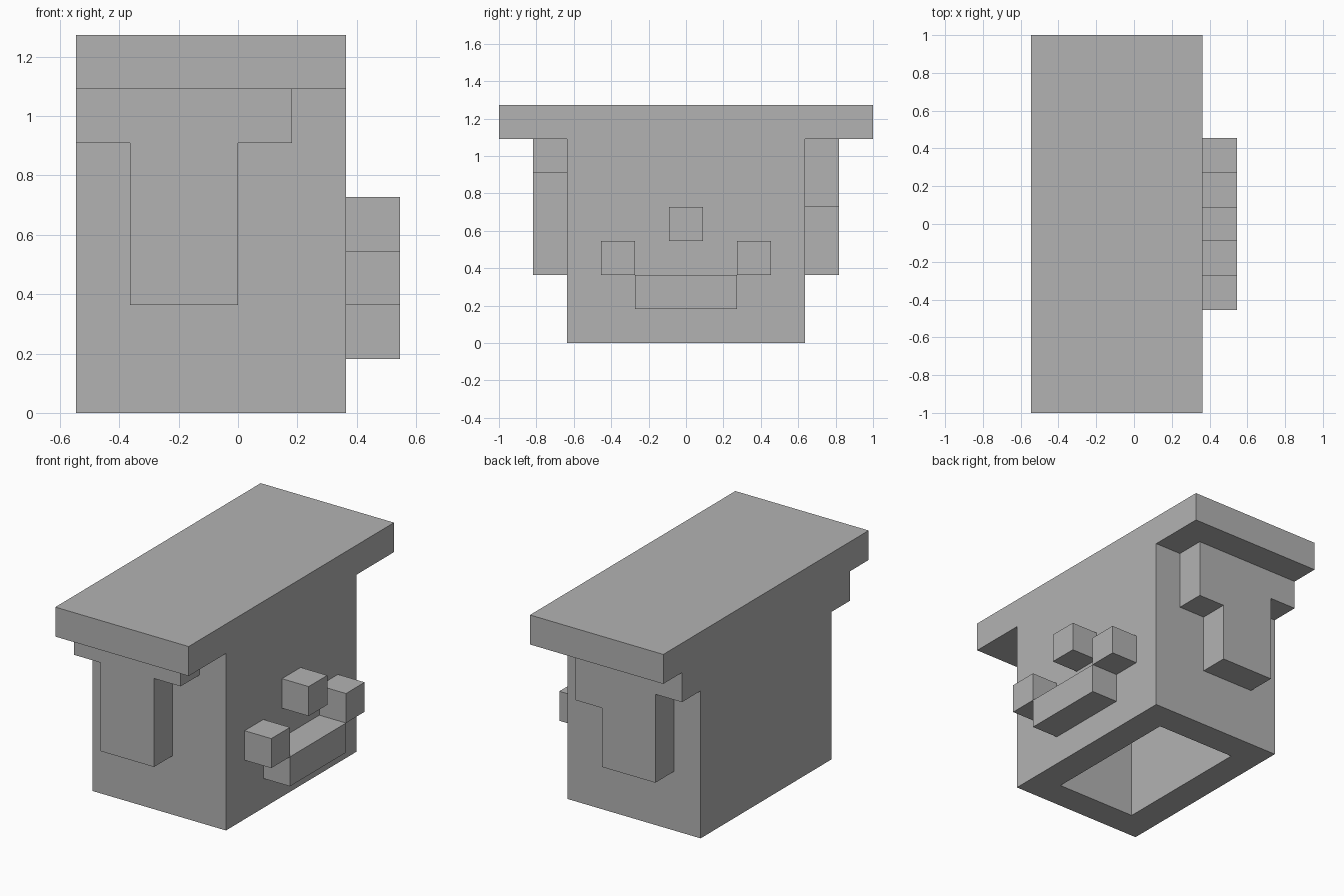
import bpy, bmesh
from mathutils import Vector

U = 2 / 11  # one block

cube = bpy.data.objects.get("Cube")
if cube:
    bpy.data.objects.remove(cube, do_unlink=True)

grey = bpy.data.materials.new("light grey")
grey.use_nodes = True
colour = (0.45, 0.45, 0.45, 1)
grey.diffuse_color = colour
grey.node_tree.nodes["Principled BSDF"].inputs["Base Color"].default_value = colour


def finish(bm, name):
    """Turn a mesh measured in blocks into an object."""
    bmesh.ops.scale(bm, vec=(U, U, U), verts=bm.verts)
    mesh = bpy.data.meshes.new(name)
    bm.to_mesh(mesh)
    bm.free()
    mesh.materials.append(grey)
    obj = bpy.data.objects.new(name, mesh)
    bpy.context.collection.objects.link(obj)
    return obj


def prism(outline, depth):
    """Extrude a closed outline along the depth vector."""
    bm = bmesh.new()
    face = bm.faces.new([bm.verts.new(p) for p in outline])
    top = bmesh.ops.extrude_face_region(bm, geom=[face], use_keep_orig=True)["geom"]
    bmesh.ops.translate(bm, vec=depth, verts=[v for v in top if isinstance(v, bmesh.types.BMVert)])
    bmesh.ops.recalc_face_normals(bm, faces=bm.faces)
    return bm


def box(name, y0, y1, z0):
    """One-block-thick feature on the +x wall."""
    outline = [(2, y0, z0), (2, y1, z0), (2, y1, z0 + 1), (2, y0, z0 + 1)]
    return finish(prism(outline, (1, 0, 0)), name)


# Body with overhanging slab top, hollow from below
half = [(3.5, 0), (3.5, 6), (5.5, 6), (5.5, 7)]
section = half + [(-y, z) for y, z in reversed(half)]
bm = prism([(-3, y, z) for y, z in section], (5, 0, 0))
bm.normal_update()
base = [f for f in bm.faces if f.calc_center_median().z < 0.01]
bmesh.ops.inset_region(bm, faces=base, thickness=1, use_even_offset=True)
ceiling = bmesh.ops.extrude_face_region(bm, geom=base)["geom"]
bmesh.ops.translate(bm, vec=(0, 0, 6), verts=[v for v in ceiling if isinstance(v, bmesh.types.BMVert)])
if base[0].is_valid:
    bmesh.ops.delete(bm, geom=base, context="FACES_ONLY")
bmesh.ops.recalc_face_normals(bm, faces=bm.faces)
finish(bm, "body")


# Stepped side reliefs; the +x shoulder differs in height
def relief(name, y, shoulder):
    outline = [(-3, 6), (-3, 5), (-2, 5), (-2, 2), (0, 2), (0, shoulder), (1, shoulder), (1, 6)]
    finish(prism([(x, y, z) for x, z in outline], (0, 1, 0)), name)


relief("front_relief", -4.5, 5)
relief("back_relief", 3.5, 4)

# Nose, mouth and cheeks
box("nose", -0.5, 0.5, 3)
box("mouth", -1.5, 1.5, 1)
for name, y in (("front_cheek", -2.5), ("back_cheek", 1.5)):
    box(name, y, y + 1, 2)
